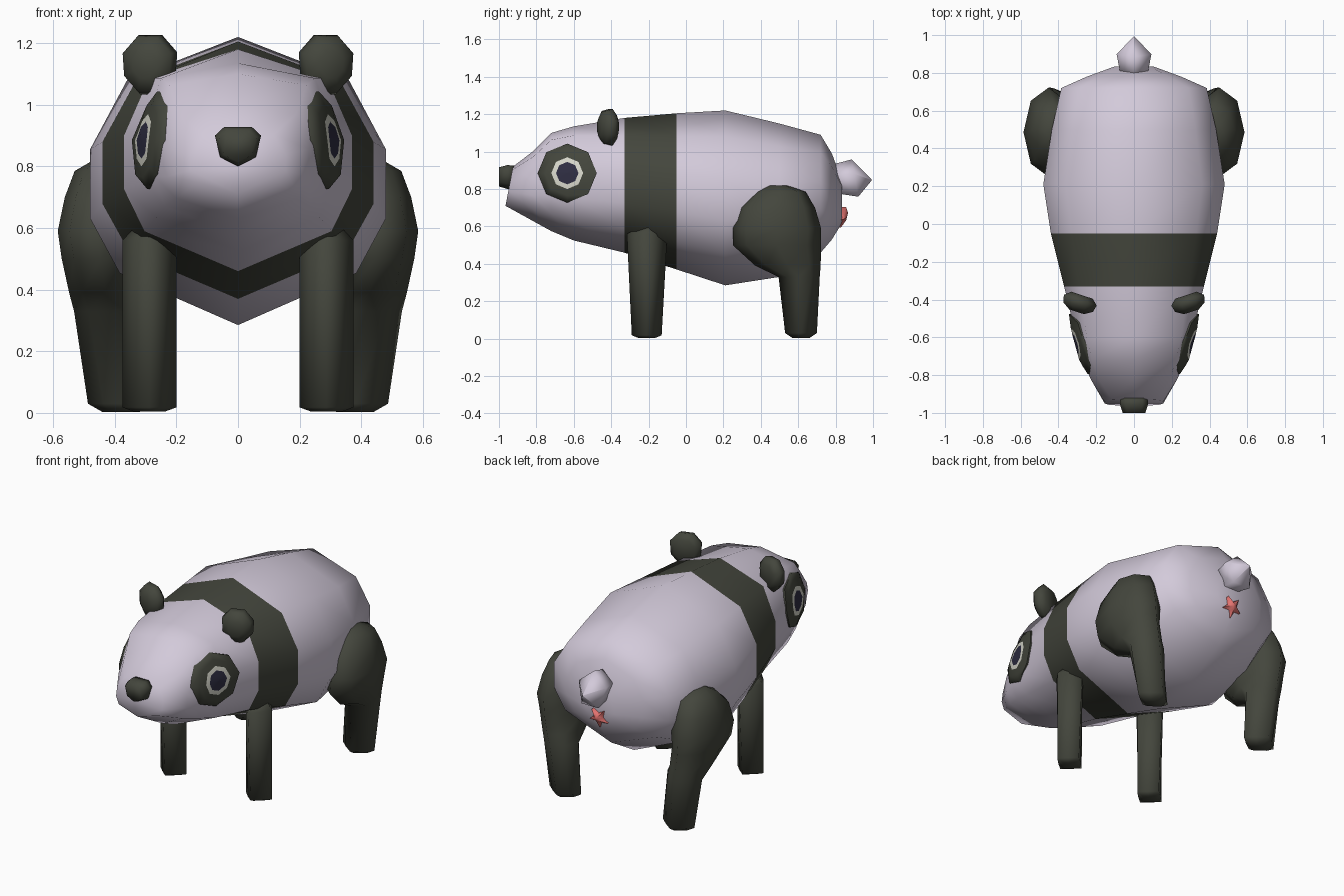
import bpy, bmesh, math
from mathutils import Vector
from mathutils.bvhtree import BVHTree

if "Cube" in bpy.data.objects:
    bpy.data.objects.remove(bpy.data.objects["Cube"])


def material(name, rgb):
    m = bpy.data.materials.new(name)
    m.use_nodes = True
    m.diffuse_color = (*rgb, 1)
    bsdf = m.node_tree.nodes["Principled BSDF"]
    bsdf.inputs["Base Color"].default_value = (*rgb, 1)
    bsdf.inputs["Roughness"].default_value = 0.8
    return m


PALE = material("pale lavender fur", (0.65, 0.59, 0.70))
DARK = material("dark fur", (0.057, 0.061, 0.046))
WHITE = material("eye ring cream", (0.68, 0.68, 0.60))
NAVY = material("pupil navy", (0.028, 0.027, 0.055))
PINK = material("pink", (0.76, 0.17, 0.16))


def loft(rings):
    """Join equal-length rings of points into a capped skin."""
    bm = bmesh.new()
    vs = [[bm.verts.new(p) for p in r] for r in rings]
    n = len(rings[0])
    for a, b in zip(vs, vs[1:]):
        for i in range(n):
            j = (i + 1) % n
            bm.faces.new((a[i], a[j], b[j], b[i]))
    bm.faces.new(vs[0])
    bm.faces.new(vs[-1])
    bmesh.ops.remove_doubles(bm, verts=bm.verts, dist=1e-4)
    bmesh.ops.recalc_face_normals(bm, faces=bm.faces)
    return bm


def finish(name, bm, mats, angle=60):
    me = bpy.data.meshes.new(name)
    bm.to_mesh(me)
    bm.free()
    ob = bpy.data.objects.new(name, me)
    bpy.context.collection.objects.link(ob)
    for m in mats:
        me.materials.append(m)
    bpy.ops.object.select_all(action='DESELECT')
    ob.select_set(True)
    bpy.context.view_layer.objects.active = ob
    bpy.ops.object.shade_smooth_by_angle(angle=math.radians(angle))


def oval(cx, cy, rx, ry, z, pinch):
    """Eight points; pinch pulls the diagonal ones in (0.72 is a diamond)."""
    pts = []
    for i in range(8):
        k, t = (pinch if i % 2 else 1), i * math.tau / 8
        pts.append((cx + k * rx * math.cos(t), cy + k * ry * math.sin(t), z))
    return pts


# Body: ten-sided sections from snout to rump
# (y, half width, top, bottom, shoulder width, shoulder height, belly width)
STATIONS = [(-0.945, 0.155, 0.92, 0.71, 0.75, 0.92, 0.85),
            (-0.82, 0.23, 1.0, 0.63, 0.82, 0.92, 0.87),
            (-0.72, 0.272, 1.10, 0.575, 0.82, 0.93, 0.87),
            (-0.60, 0.305, 1.135, 0.525, 0.82, 0.92, 0.87),
            (-0.33, 0.37, 1.18, 0.46, 0.78, 0.87, 0.82),
            (-0.05, 0.44, 1.205, 0.37, 0.75, 0.85, 0.8),
            (0.21, 0.48, 1.22, 0.285, 0.75, 0.85, 0.8),
            (0.50, 0.435, 1.15, 0.33, 0.75, 0.85, 0.8),
            (0.72, 0.385, 1.09, 0.46, 0.75, 0.85, 0.8),
            (0.78, 0.25, 0.99, 0.53, 0.75, 0.85, 0.8),
            (0.835, 0.10, 0.84, 0.62, 0.75, 0.85, 0.8)]
rings = []
for k, (y, w, top, bot, sw, sh, bw) in enumerate(STATIONS):
    half = [(sw, sh), (1, 0.61), (1, 0.37), (bw, 0.18)]
    section = ([(0, 1)] + half + [(0, 0)] + [(-x, z) for x, z in reversed(half)])
    tilt = 0.04 if k == 0 else 0
    rings.append([(w * sx, y + tilt * (sz - 0.5), bot + (top - bot) * sz)
                  for sx, sz in section])
bm = loft(rings)
for f in bm.faces:      # dark shoulder band
    f.material_index = int(-0.33 < f.calc_center_median().y < -0.05)
surface = BVHTree.FromBMesh(bm)
finish("body", bm, [PALE, DARK], 100)

# Nose: tapered seven-sided block
NOSE = [(-0.075, 0.90), (-0.045, 0.928), (0.045, 0.928),
        (0.075, 0.90), (0.058, 0.83), (0, 0.80), (-0.058, 0.83)]


def nose_ring(y, s):
    return [(x * s, y, 0.87 + (z - 0.87) * s) for x, z in NOSE]


finish("nose", loft([nose_ring(-0.92, 0.95), nose_ring(-0.955, 1),
                     nose_ring(-1.0, 0.8)]), [DARK], 100)

# Paired parts
for side, s in (("left", 1), ("right", -1)):
    # Front leg: diamond section
    cx = 0.2875 * s
    legs = [oval(cx, -0.21, 0.05, 0.045, 0.004, 0.72),
            oval(cx, -0.21, 0.0875, 0.08, 0.018, 0.74),
            oval(cx, -0.208, 0.0875, 0.108, 0.56, 0.76),
            oval(cx, -0.20, 0.05, 0.04, 0.60, 0.76)]
    finish(side + "_front_leg", loft(legs), [DARK], 80)

    # Back leg: z, inner x, outer x, front y, rear y, pinch
    hind = []
    for z, x0, x1, y0, y1, pinch in [
            (0.003, 0.32, 0.44, 0.57, 0.66, 0.72),
            (0.03, 0.275, 0.487, 0.53, 0.70, 0.74),
            (0.33, 0.30, 0.532, 0.495, 0.715, 0.85),
            (0.39, 0.31, 0.548, 0.37, 0.72, 0.92),
            (0.50, 0.32, 0.572, 0.25, 0.722, 0.97),
            (0.59, 0.32, 0.585, 0.25, 0.722, 1.0),
            (0.70, 0.32, 0.562, 0.28, 0.69, 1.0),
            (0.785, 0.32, 0.53, 0.37, 0.64, 1.0),
            (0.82, 0.36, 0.47, 0.44, 0.54, 1.0)]:
        hind.append(oval(s * (x0 + x1) / 2, (y0 + y1) / 2,
                         (x1 - x0) / 2, (y1 - y0) / 2, z, pinch))
    finish(side + "_back_leg", loft(hind), [DARK], 80)

    # Ear: thick octagonal button, narrower below, turned outwards
    a = math.radians(18) * s
    ear = []
    for depth, k in [(-0.052, 0.45), (-0.026, 0.9), (0.012, 1), (0.04, 0.65)]:
        ring = []
        for i in range(8):
            t = (i + 0.5) * math.tau / 8
            px = k * math.cos(t) * (0.096 + 0.008 * math.sin(t))
            ring.append((0.288 * s + px * math.cos(a) - depth * math.sin(a),
                         -0.415 + px * math.sin(a) + depth * math.cos(a),
                         1.13 + k * 0.105 * math.sin(t)))
        ear.append(ring)
    finish(side + "_ear", loft(ear), [DARK], 70)

    # Eye: patch, ring and pupil laid over the cheek
    eye = []
    for r, lift in [(0.158, -0.015), (0.158, 0.01), (0.12, 0.014), (0.085, 0.018),
                    (0.06, 0.018), (0.03, 0.018), (0.001, 0.018)]:
        ring = []
        for i in range(8):
            t = i * math.tau / 8
            y, z = -0.635 + r * math.sin(t), 0.885 + r * math.cos(t)
            hit = surface.ray_cast(Vector((s, y, z)), Vector((-s, 0, 0)))[0]
            ring.append((hit.x + lift * s, y, z))
        eye.append(ring)
    bm = loft(eye)
    for f in bm.faces:
        r = max(math.hypot(v.co.y + 0.635, v.co.z - 0.885) for v in f.verts)
        f.material_index = 2 if r < 0.07 else 1 if r < 0.1 else 0
    finish(side + "_eye", bm, [DARK, WHITE, NAVY], 70)


# Tail: pointed five-sided bud, sections leaning back
def tail_ring(y, r, lean):
    turns = [i * math.tau / 5 for i in range(5)]
    return [(0.88 * r * math.sin(t), y - lean * math.cos(t),
             0.848 + r * math.cos(t)) for t in turns]


finish("tail", loft([tail_ring(0.79, 0.085, 0.0), tail_ring(0.905, 0.11, 0.02),
                     tail_ring(0.993, 0.002, 0)]), [PALE], 80)


# Star under the tail: domed five-pointed shape
def star_ring(y, k):
    pts = []
    for i in range(10):
        r = k * (0.062 if i % 2 else 0.03)
        t = i * math.tau / 10
        dz = r * math.cos(t)
        pts.append((r * math.sin(t), y + 0.25 * dz, 0.655 + dz))
    return pts


finish("rump_star", loft([star_ring(0.80, 1), star_ring(0.843, 1),
                          star_ring(0.862, 0.35)]), [PINK], 65)
